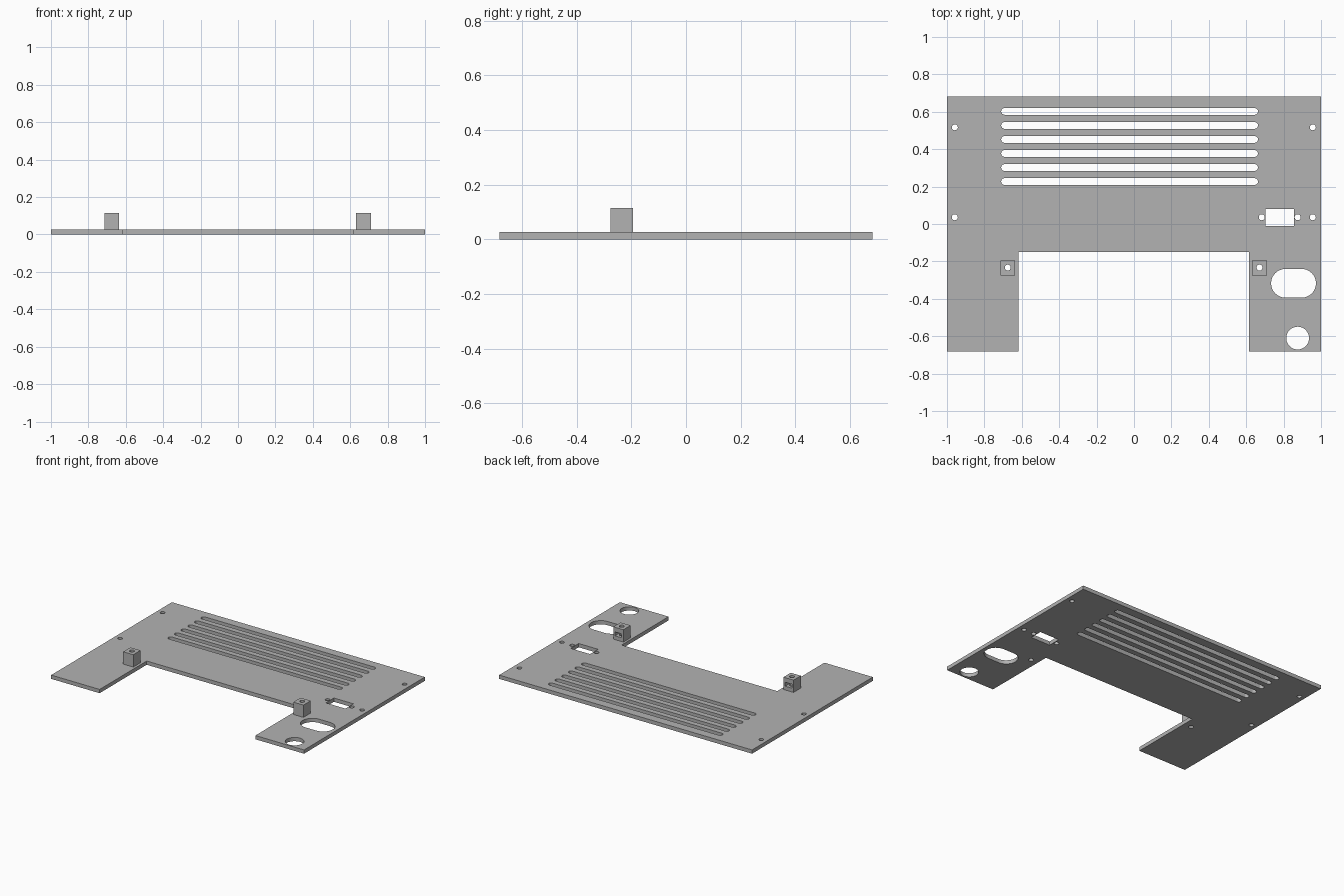
import bpy, bmesh, math

if "Cube" in bpy.data.objects:
    bpy.data.objects.remove(bpy.data.objects["Cube"])

T = 0.027          # plate thickness
BLOCK_TOP = 0.115

grey = bpy.data.materials.new("light grey")
grey.diffuse_color = (0.45, 0.45, 0.45, 1)
grey.use_nodes = True
grey.node_tree.nodes["Principled BSDF"].inputs["Base Color"].default_value = grey.diffuse_color


def stadium(x0, x1, y, r, n=12):
    """Outline of a round-ended slot; a circle when x1 - x0 equals 2r."""
    pts = []
    for cx, start in ((x1 - r, -math.pi / 2), (x0 + r, math.pi / 2)):
        for i in range(n + 1):
            a = start + math.pi * i / n
            pts.append((cx + r * math.cos(a), y + r * math.sin(a)))
    return pts


def circle(x, y, r, n=24):
    return [(x + r * math.cos(2 * math.pi * i / n),
             y + r * math.sin(2 * math.pi * i / n)) for i in range(n)]


def rect(x0, x1, y0, y1):
    return [(x0, y0), (x1, y0), (x1, y1), (x0, y1)]


def extruded(name, outlines, z0, z1):
    """Solid from an outer outline and hole outlines."""
    cu = bpy.data.curves.new(name, 'CURVE')
    cu.dimensions = '2D'
    cu.fill_mode = 'BOTH'
    cu.extrude = (z1 - z0) / 2
    for pts in outlines:
        sp = cu.splines.new('POLY')
        sp.points.add(len(pts) - 1)
        for p, (x, y) in zip(sp.points, pts):
            p.co = (x, y, 0, 1)
        sp.use_cyclic_u = True
    ob = bpy.data.objects.new(name, cu)
    bpy.context.collection.objects.link(ob)
    bpy.ops.object.select_all(action='DESELECT')
    ob.select_set(True)
    bpy.context.view_layer.objects.active = ob
    bpy.ops.object.convert(target='MESH')
    ob = bpy.context.object
    bm = bmesh.new()
    bm.from_mesh(ob.data)
    bmesh.ops.remove_doubles(bm, verts=bm.verts, dist=1e-5)
    bmesh.ops.translate(bm, verts=bm.verts, vec=(0, 0, (z0 + z1) / 2))
    bmesh.ops.recalc_face_normals(bm, faces=bm.faces)
    bm.to_mesh(ob.data)
    bm.free()
    ob.data.materials.clear()
    ob.data.materials.append(grey)
    return ob


# Panel outline with the wide notch at the front
panel = [(-1, -0.682), (-0.617, -0.682), (-0.617, -0.15), (0.615, -0.15),
         (0.615, -0.682), (1, -0.682), (1, 0.682), (-1, 0.682)]
outlines = [panel]

# Ventilation slots
outlines += [stadium(-0.71, 0.663, 0.227 + 0.075 * i, 0.018) for i in range(6)]

# Screw holes: panel edges, connector sides, mounting blocks
screws = [(-0.958, 0.517), (-0.958, 0.036), (0.956, 0.517), (0.956, 0.036),
          (0.683, 0.036), (0.875, 0.036), (-0.675, -0.233), (0.671, -0.233)]
outlines += [circle(x, y, 0.016) for x, y in screws]

# Connector window, oval opening and round opening
outlines.append(rect(0.702, 0.856, -0.01, 0.081))
outlines.append(stadium(0.733, 0.973, -0.317, 0.077, 16))
outlines.append(circle(0.875, -0.61, 0.061, 32))
extruded("panel", outlines, 0, T)

# Mounting blocks with a vertical screw hole and a nut pocket open to the back
for side, x in (("left", -0.675), ("right", 0.671)):
    y = -0.235
    block = extruded(side + "_mounting_block",
                     [rect(x - 0.04, x + 0.04, y - 0.041, y + 0.041),
                      circle(x, -0.233, 0.016)], T, BLOCK_TOP)
    cutter = extruded(side + "_pocket_cutter",
                      [rect(x - 0.026, x + 0.026, y - 0.025, y + 0.06)], 0.054, 0.082)
    mod = block.modifiers.new("nut pocket", 'BOOLEAN')
    mod.operation = 'DIFFERENCE'
    mod.solver = 'EXACT'
    mod.object = cutter
    bpy.context.view_layer.objects.active = block
    bpy.ops.object.modifier_apply(modifier=mod.name)
    bpy.data.objects.remove(cutter)

# Smooth round walls, crisp edges
for ob in list(bpy.context.scene.objects):
    bpy.ops.object.select_all(action='DESELECT')
    ob.select_set(True)
    bpy.context.view_layer.objects.active = ob
    bpy.ops.object.shade_smooth_by_angle(angle=math.radians(30))
